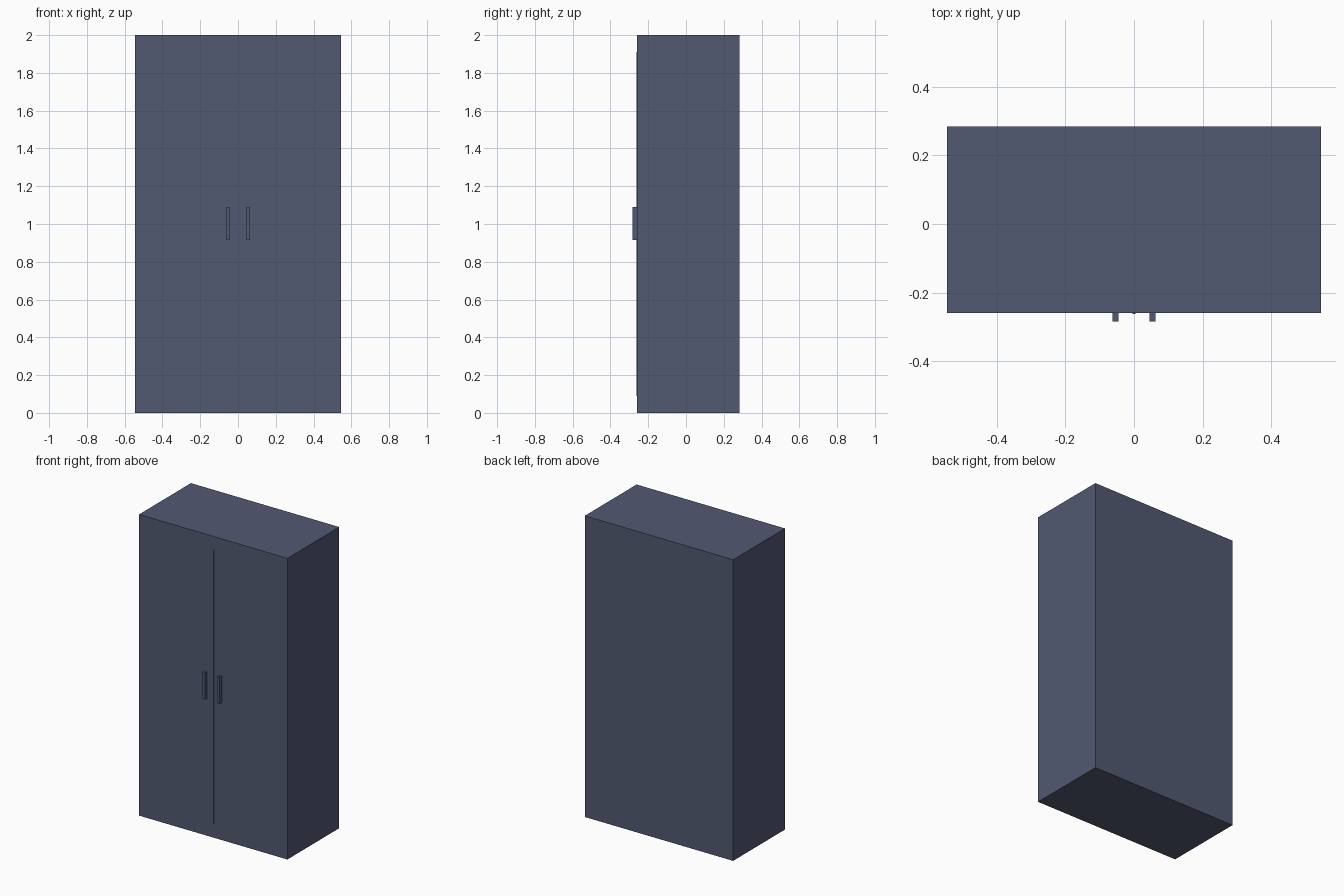
import bpy

if "Cube" in bpy.data.objects:
    bpy.data.objects.remove(bpy.data.objects["Cube"])

# Single painted finish
paint = bpy.data.materials.new("slate_blue_paint")
paint.diffuse_color = (0.084, 0.100, 0.168, 1.0)
paint.use_nodes = True
paint.node_tree.nodes["Principled BSDF"].inputs["Base Color"].default_value = paint.diffuse_color


def box(name, x, y, z):
    """Box spanning the given (min, max) ranges."""
    bpy.ops.mesh.primitive_cube_add(size=1)
    ob = bpy.context.object
    ob.name = name
    for v in ob.data.vertices:
        v.co = [r[1] if c > 0 else r[0] for c, r in zip(v.co, (x, y, z))]
    ob.data.materials.append(paint)
    return ob


FRONT = -0.26

# Cabinet body
box("cabinet_body", (-0.545, 0.545), (FRONT, 0.284), (0, 2))

# Thin strip where the two doors meet
box("door_seam", (-0.004, 0.004), (FRONT - 0.003, FRONT + 0.002), (0.09, 1.91))

# Pair of upright bar handles
for side, name in ((-1, "left_handle"), (1, "right_handle")):
    xs = sorted((side * 0.045, side * 0.063))
    box(name, xs, (-0.284, FRONT), (0.914, 1.09))
